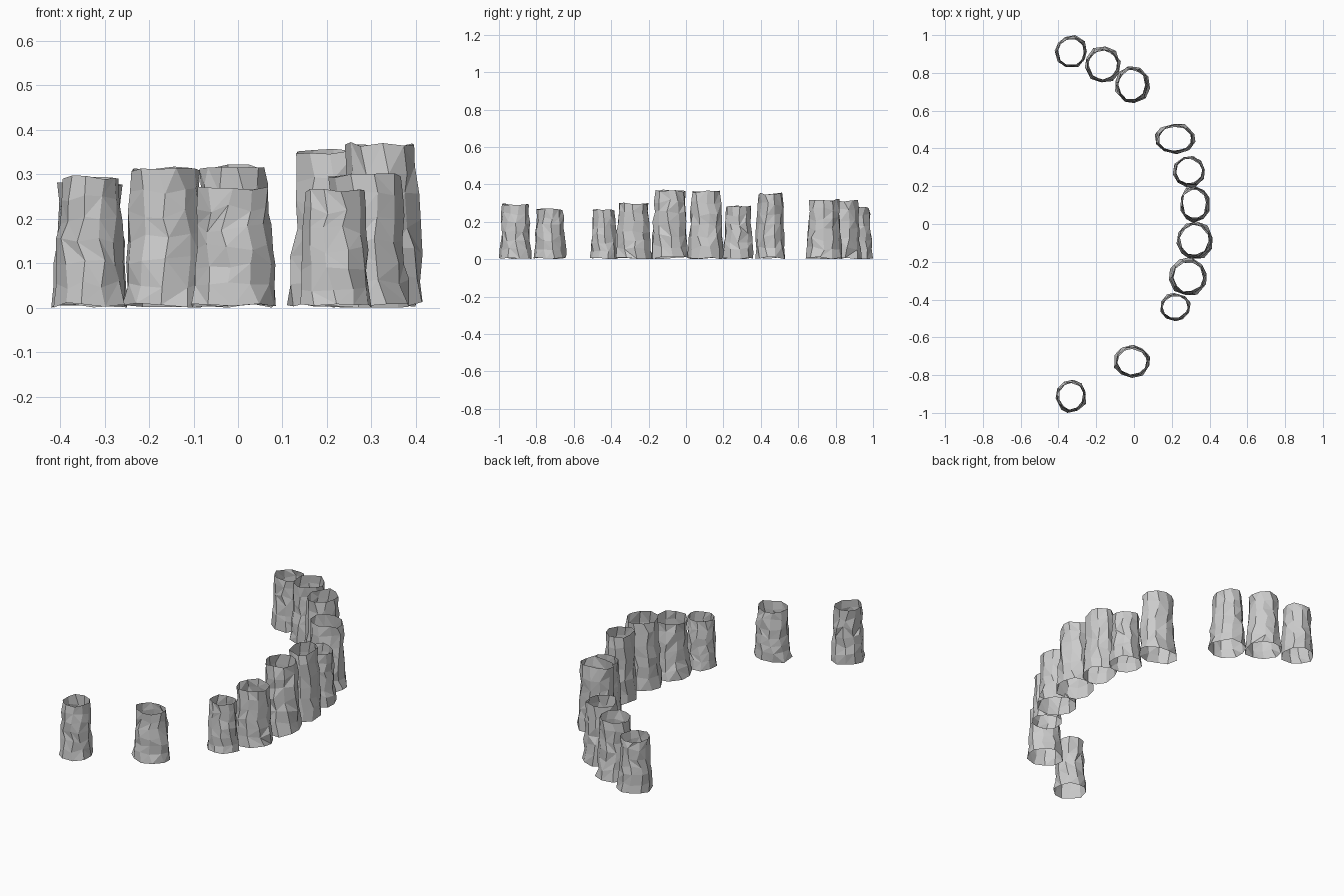
import bpy, bmesh, math, random

if "Cube" in bpy.data.objects:
    bpy.data.objects.remove(bpy.data.objects["Cube"])

SIDES, RINGS = 10, 7

# Each stone: footprint x min, x max, y min, y max, height
STONES = [
    (-0.42, -0.25, 0.83, 1.00, 0.285),
    (-0.26, -0.07, 0.75, 0.94, 0.32),
    (-0.10, 0.085, 0.64, 0.835, 0.325),
    (0.11, 0.325, 0.37, 0.53, 0.36),
    (0.205, 0.375, 0.195, 0.36, 0.29),
    (0.245, 0.40, 0.005, 0.20, 0.37),
    (0.225, 0.415, -0.185, 0.01, 0.375),
    (0.185, 0.385, -0.375, -0.175, 0.305),
    (0.14, 0.30, -0.515, -0.365, 0.27),
    (-0.105, 0.085, -0.815, -0.64, 0.275),
    (-0.415, -0.255, -1.00, -0.825, 0.30),
]


def fit(values, lo, hi):
    """Rescale a list of numbers to run exactly from lo to hi."""
    a, b = min(values), max(values)
    return [lo + (v - a) / (b - a) * (hi - lo) for v in values]


def standing_stone(name, x0, x1, y0, y1, height, rng):
    # Stacked irregular rings, open at both ends, narrowing upwards
    pts = []
    twist = rng.uniform(0, math.tau)
    for i in range(RINGS):
        t = i / (RINGS - 1)
        radius = 1.0 - 0.2 * t ** 0.7
        end = i in (0, RINGS - 1)
        twist += rng.uniform(-0.15, 0.15)
        for j in range(SIDES):
            a = math.tau * j / SIDES + twist + rng.uniform(-0.1, 0.1)
            r = radius * (1 + rng.uniform(-0.065, 0.065))
            z = t + rng.uniform(-0.02, 0.02) * (1 if end else 2)
            pts.append((r * math.cos(a), r * math.sin(a), z))
    xs = fit([p[0] for p in pts], x0, x1)
    ys = fit([p[1] for p in pts], y0, y1)
    zs = fit([p[2] for p in pts], 0.003, height)

    bm = bmesh.new()
    v = [bm.verts.new(p) for p in zip(xs, ys, zs)]
    for i in range(RINGS - 1):
        for j in range(SIDES):
            k = (j + 1) % SIDES
            a, b = v[i * SIDES + j], v[i * SIDES + k]
            c, d = v[(i + 1) * SIDES + k], v[(i + 1) * SIDES + j]
            # Chipped facets: split some quads along a random diagonal
            pick = rng.random()
            if pick < 0.4:
                bm.faces.new((a, b, c))
                bm.faces.new((a, c, d))
            elif pick < 0.7:
                bm.faces.new((a, b, d))
                bm.faces.new((b, c, d))
            else:
                bm.faces.new((a, b, c, d))
    mesh = bpy.data.meshes.new(name)
    bm.to_mesh(mesh)
    bm.free()
    bpy.context.collection.objects.link(bpy.data.objects.new(name, mesh))


rng = random.Random(7)
for n, spec in enumerate(STONES, 1):
    standing_stone(f"standing_stone_{n}", *spec, rng)

# Rest the lowest point exactly on the ground
low = min(v.co.z for o in bpy.data.objects for v in o.data.vertices)
for o in bpy.data.objects:
    o.location.z = -low
